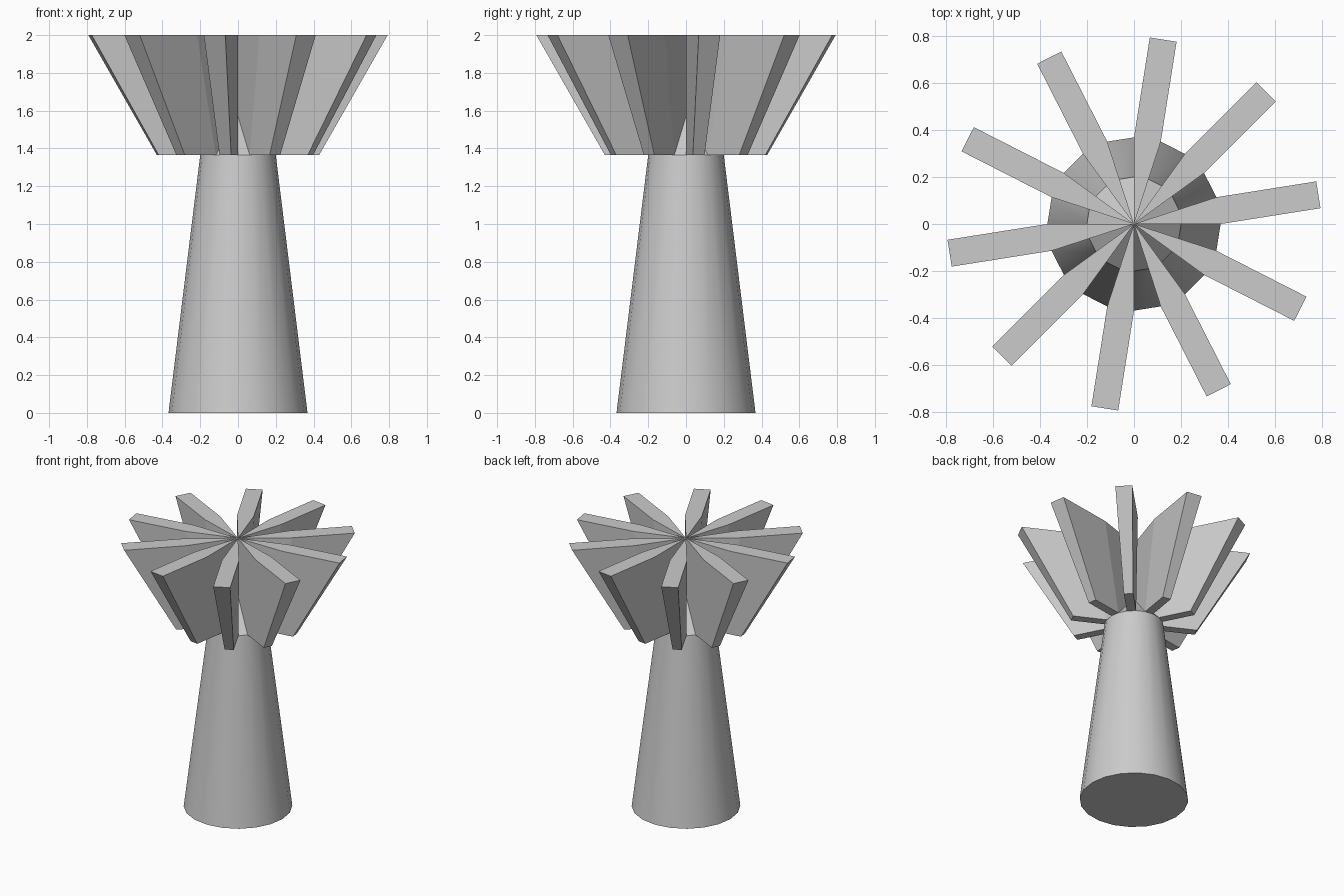
import bpy, bmesh
from math import sin, cos, pi

if "Cube" in bpy.data.objects:
    bpy.data.objects.remove(bpy.data.objects["Cube"])

SIDES = 20
STEP = 2 * pi / SIDES
Z_NECK, Z_APEX, Z_TOP = 1.365, 1.57, 2.0
R_BASE, R_NECK = 0.368, 0.2
TIP_LOW, TIP_TOP = 0.43, 0.793


def polar(r, a, z):
    return (r * cos(a), r * sin(a), z)


def finish(bm, name):
    bmesh.ops.recalc_face_normals(bm, faces=bm.faces[:])
    me = bpy.data.meshes.new(name)
    bm.to_mesh(me)
    bm.free()
    ob = bpy.data.objects.new(name, me)
    bpy.context.collection.objects.link(ob)
    return ob


# tapered shaft, with sloping cap faces in the gaps between blades
bm = bmesh.new()
low = [bm.verts.new(polar(R_BASE, i * STEP, 0)) for i in range(SIDES)]
neck = [bm.verts.new(polar(R_NECK, i * STEP, Z_NECK)) for i in range(SIDES)]
apex = bm.verts.new((0, 0, Z_APEX))
bm.faces.new(low[::-1])
for i in range(SIDES):
    j = (i + 1) % SIDES
    f = bm.faces.new((low[i], low[j], neck[j], neck[i]))
    f.smooth = True
    if i % 2:
        bm.faces.new((neck[i], neck[j], apex))
for e in bm.edges:
    e.smooth = len(e.link_faces) == 2 and all(f.smooth for f in e.link_faces)
finish(bm, "shaft")


# flared blade: wedge at the middle, then a parallel-sided fin
def blade(k):
    bm = bmesh.new()
    mid = (2 * k + 0.5) * STEP

    def section(r_ring, tip, z, z_mid):
        half = r_ring * sin(STEP / 2)
        inner = r_ring * cos(STEP / 2)
        pts = [(0, 0, z_mid), (inner, -half, z), (tip, -half, z),
               (tip, half, z), (inner, half, z)]
        return [bm.verts.new((x * cos(mid) - y * sin(mid),
                              x * sin(mid) + y * cos(mid), h)) for x, y, h in pts]

    b = section(R_NECK, TIP_LOW, Z_NECK, Z_APEX)
    t = section(R_BASE, TIP_TOP, Z_TOP, Z_TOP)
    bm.faces.new(t)
    bm.faces.new(b[1:][::-1])
    for i in range(5):
        j = (i + 1) % 5
        bm.faces.new((b[i], b[j], t[j], t[i]))
    finish(bm, f"blade_{k + 1}")


for k in range(SIDES // 2):
    blade(k)
